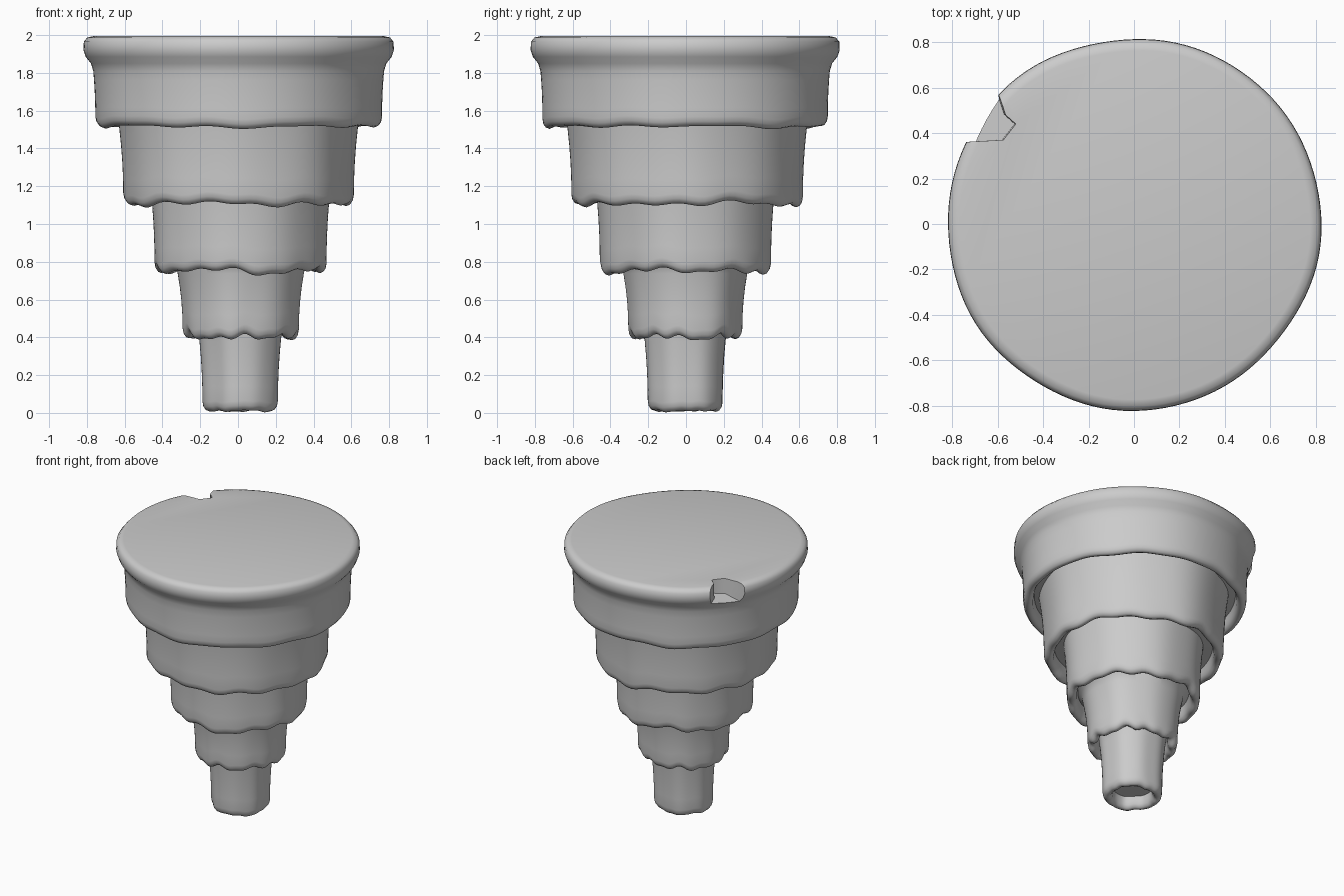
import bpy, bmesh, math, random

if "Cube" in bpy.data.objects:
    bpy.data.objects.remove(bpy.data.objects["Cube"])

random.seed(7)
SEG = 112


def make_wobble(amp, orders):
    """Smooth random function of the angle."""
    waves = [(amp * random.uniform(0.4, 1), n, random.uniform(0, math.tau)) for n in orders]
    return lambda a: sum(w * math.sin(n * a + p) for w, n, p in waves)


def tier_profile(z_top, z_low, r_top, r_low):
    """Outer wall flaring towards its top, then a rounded lip (radius, height, edge weight)."""
    pts = []
    for k in range(6):
        t = k / 5
        pts.append((r_low + (r_top - r_low) * (1 - t) ** 2,
                    z_top + (z_low + 0.05 - z_top) * t, max(0, t * 2 - 1)))
    for k in range(1, 7):
        a = math.pi * k / 6
        pts.append((r_low - 0.035 * (1 - math.cos(a)), z_low + 0.05 * (1 - math.sin(a)), 1))
    return pts + [(r_low - 0.075, z_low + 0.08, 0)]


def add_mesh(name, bm):
    bmesh.ops.recalc_face_normals(bm, faces=bm.faces)
    mesh = bpy.data.meshes.new(name)
    bm.to_mesh(mesh)
    bm.free()
    obj = bpy.data.objects.new(name, mesh)
    bpy.context.collection.objects.link(obj)
    return obj


def bridge(bm, up, low):
    for i in range(len(up)):
        j = (i + 1) % len(up)
        bm.faces.new((up[i], low[i], low[j], up[j]))


# Tiers from top to bottom: centre x, top z, low z, top radius, low radius, edge sag
tiers = [
    (0, 1.81, 1.515, 0.768, 0.757, 0.007),
    (0, 1.59, 1.105, 0.64, 0.608, 0.010),
    (0.01, 1.18, 0.75, 0.475, 0.455, 0.011),
    (0.015, 0.81, 0.40, 0.345, 0.304, 0.009),
    (0.015, 0.46, 0.01, 0.225, 0.20, 0.003),
]
# Rounded rim above the top tier
rim = [(0.77, 1.994), (0.80, 1.987), (0.818, 1.965), (0.82, 1.92), (0.808, 1.885), (0.78, 1.85)]

# Stepped cone body, one continuous turned skin with overhanging lips
bm = bmesh.new()
rings = []
for n, (cx, z_top, z_low, r_top, r_low, sag) in enumerate(tiers):
    side = make_wobble(0.004, (2, 3, 5, 8))
    edge = make_wobble(sag, (3, 5, 9, 14))
    profile = tier_profile(z_top, z_low, r_top, r_low)
    if n == 0:
        profile = [(r, z, 0) for r, z in rim] + profile
    for r, z, w in profile:
        ring = []
        for i in range(SEG):
            a = math.tau * i / SEG
            rad = r + side(a)
            ring.append(bm.verts.new((cx + rad * math.cos(a), rad * math.sin(a),
                                      max(0, z + w * edge(a)))))
        rings.append(ring)
for up, low in zip(rings, rings[1:]):
    bridge(bm, up, low)
bm.faces.new(rings[0])
bm.faces.new(rings[-1])
cone = add_mesh("stepped_cone", bm)

# Cutter for the broken notch in the rim
outline = [(-0.90, 0.34), (-0.75, 0.36), (-0.57, 0.37), (-0.515, 0.44),
           (-0.56, 0.48), (-0.59, 0.57), (-0.66, 0.66), (-0.85, 0.65)]
bm = bmesh.new()
top = [bm.verts.new((x, y, 2.1)) for x, y in outline]
bottom = [bm.verts.new((x - 0.01, y, 1.85 + 0.25 * (x + 0.7))) for x, y in outline]
bm.faces.new(top)
bm.faces.new(bottom)
bridge(bm, top, bottom)
cutter = add_mesh("notch_cutter", bm)
cutter.hide_render = True

cut = cone.modifiers.new("notch", 'BOOLEAN')
cut.operation = 'DIFFERENCE'
cut.solver = 'EXACT'
cut.object = cutter
bpy.context.view_layer.objects.active = cone
cone.select_set(True)
bpy.ops.object.modifier_apply(modifier=cut.name)
bpy.data.objects.remove(cutter)
bpy.ops.object.shade_smooth_by_angle(angle=math.radians(50))
